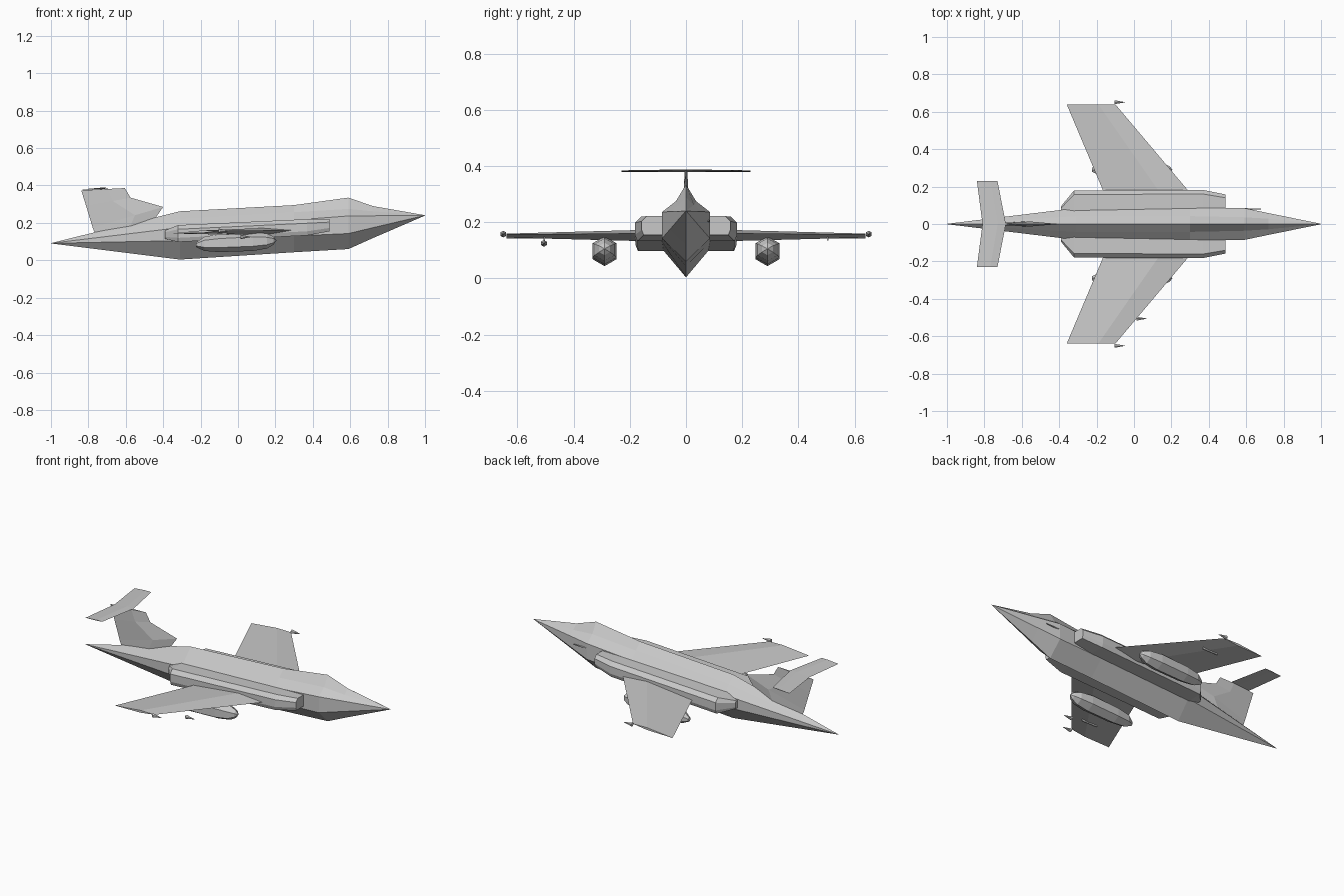
import bpy, bmesh, math

if "Cube" in bpy.data.objects:
    bpy.data.objects.remove(bpy.data.objects["Cube"])

grey = bpy.data.materials.new("light grey")
grey.diffuse_color = (0.58, 0.58, 0.58, 1)
grey.use_nodes = True
grey.node_tree.nodes["Principled BSDF"].inputs["Base Color"].default_value = grey.diffuse_color


def loft(name, rings, mirror=False):
    """Skin a list of equal-sized closed rings and cap both ends."""
    bm = bmesh.new()
    loops = [[bm.verts.new(p) for p in ring] for ring in rings]
    n = len(loops[0])
    for a, b in zip(loops, loops[1:]):
        for i in range(n):
            j = (i + 1) % n
            bm.faces.new((a[i], a[j], b[j], b[i]))
    bm.faces.new(loops[0])
    bm.faces.new(loops[-1])
    bmesh.ops.remove_doubles(bm, verts=bm.verts, dist=0.0005)
    if mirror:
        geo = bmesh.ops.duplicate(bm, geom=bm.verts[:] + bm.edges[:] + bm.faces[:])["geom"]
        for v in geo:
            if isinstance(v, bmesh.types.BMVert):
                v.co.y = -v.co.y
    bmesh.ops.recalc_face_normals(bm, faces=bm.faces)
    me = bpy.data.meshes.new(name)
    bm.to_mesh(me)
    bm.free()
    me.materials.append(grey)
    ob = bpy.data.objects.new(name, me)
    bpy.context.collection.objects.link(ob)
    return ob


def body_ring(x, top, mid_y, mid_z, w, shoulder, lower, bottom):
    half = [(mid_y, mid_z), (w, shoulder), (w, lower)]
    pts = [(0, top)] + half + [(0, bottom)] + [(-y, z) for y, z in reversed(half)]
    return [(x, y, z) for y, z in pts]


def tube_ring(x, y, z, r, n=6):
    return [(x, y + r * math.sin(2 * math.pi * i / n), z + r * math.cos(2 * math.pi * i / n))
            for i in range(n)]


def airfoil(le, te, y, z_le, z_te, t):
    """Four-sided section from leading edge to trailing edge."""
    def at(f):
        return le + (te - le) * f, z_le + (z_te - z_le) * f
    (mx, mz) = at(0.35)
    return [(le, y, z_le), (mx, y, mz + t / 2), (te, y, z_te), (mx, y, mz - t / 2)]


# Fuselage with faceted spine, canopy ridge and pointed ends
loft("fuselage", [
    body_ring(-1.00, 0.092, 0.0005, 0.092, 0.001, 0.091, 0.091, 0.090),
    body_ring(-0.31, 0.262, 0.042, 0.220, 0.085, 0.175, 0.105, 0.004),
    body_ring(0.30, 0.295, 0.042, 0.257, 0.085, 0.215, 0.130, 0.043),
    body_ring(0.59, 0.335, 0.036, 0.275, 0.085, 0.237, 0.143, 0.060),
    body_ring(0.72, 0.290, 0.028, 0.262, 0.058, 0.238, 0.174, 0.118),
    body_ring(1.00, 0.241, 0.0005, 0.241, 0.001, 0.240, 0.240, 0.239)])


# Side intakes with chamfered outer edges
def duct_ring(x, inner, outer, lo, hi, c):
    return [(x, inner, lo), (x, outer - c * 0.4, lo), (x, outer, lo + c), (x, outer, hi - c),
            (x, outer - c, hi), (x, inner, hi)]


loft("side_intakes", [
    duct_ring(-0.39, 0.06, 0.095, 0.115, 0.160, 0.010),
    duct_ring(-0.32, 0.06, 0.180, 0.098, 0.188, 0.022),
    duct_ring(0.37, 0.06, 0.182, 0.133, 0.220, 0.022),
    duct_ring(0.49, 0.06, 0.158, 0.155, 0.222, 0.018)], mirror=True)

# Swept wings
loft("wings", [
    airfoil(0.37, -0.13, 0.08, 0.163, 0.142, 0.042),
    airfoil(0.28, -0.17, 0.19, 0.160, 0.140, 0.038),
    airfoil(-0.10, -0.36, 0.64, 0.158, 0.143, 0.014)], mirror=True)


# Fin: side outline given a thin tapered thickness
def fin_ring(z, x_front, x_back, w):
    m = x_front * 0.6 + x_back * 0.4
    return [(x_front, 0, z[0]), (m, w, z[0] * 0.6 + z[1] * 0.4), (x_back, 0, z[1]),
            (m, -w, z[0] * 0.6 + z[1] * 0.4)]


loft("tail_fin", [
    fin_ring((0.200, 0.130), -0.46, -0.76, 0.014),
    fin_ring((0.285, 0.175), -0.40, -0.777, 0.013),
    fin_ring((0.335, 0.290), -0.575, -0.812, 0.008),
    fin_ring((0.386, 0.374), -0.605, -0.838, 0.005)])

# High tailplane across the fin tip
loft("tailplane", [
    airfoil(-0.73, -0.84, -0.23, 0.385, 0.379, 0.004),
    airfoil(-0.685, -0.81, 0, 0.387, 0.379, 0.009),
    airfoil(-0.73, -0.84, 0.23, 0.385, 0.379, 0.004)])

# Underwing fuel tanks with short pylons
loft("fuel_tanks", [tube_ring(x, 0.29, z, r) for x, z, r in [
    (-0.225, 0.083, 0.012), (-0.18, 0.088, 0.038), (-0.10, 0.092, 0.048), (0.08, 0.100, 0.050),
    (0.155, 0.103, 0.040), (0.19, 0.105, 0.022), (0.205, 0.106, 0.001)]], mirror=True)
loft("tank_pylons", [[(x, y, z) for x, y in ((-0.12, 0.285), (-0.12, 0.295), (0.10, 0.295), (0.10, 0.285))]
                     for z in (0.10, 0.148)], mirror=True)


# Small pointed stores on the wings, and slim rails under them
def dart(name, x, y, z, mirror=False):
    loft(name, [tube_ring(x, y, z, 0.012), tube_ring(x + 0.055, y, z, 0.001)], mirror)


dart("tip_darts", -0.103, 0.651, 0.158, True)
dart("inner_dart", 0.013, -0.506, 0.125)
loft("wing_rails", [[(x, y, z) for y, z in ((0.502, 0.135), (0.508, 0.135), (0.508, 0.15), (0.502, 0.15))]
                    for x in (-0.16, -0.06)], mirror=True)

# Nose probe on one side
loft("nose_probe", [tube_ring(0.57, 0.080, 0.205, 0.006), tube_ring(0.68, 0.080, 0.207, 0.003)])
